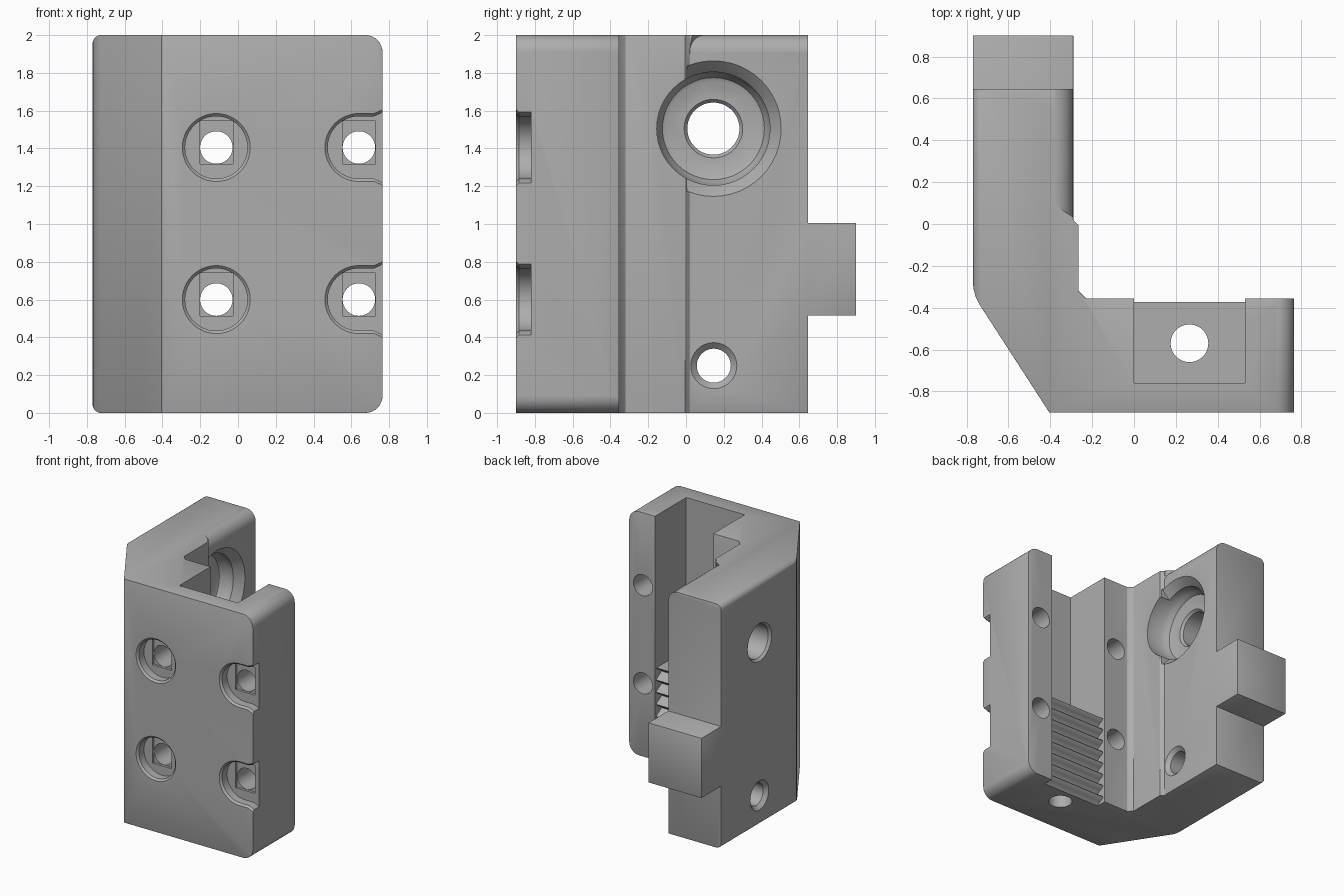
import bpy, bmesh
from math import sin, cos, pi, radians
from mathutils import Vector

if "Cube" in bpy.data.objects:
    bpy.data.objects.remove(bpy.data.objects["Cube"])

grey = bpy.data.materials.new("plain grey")
grey.use_nodes = True
colour = (0.42, 0.42, 0.42, 1)
grey.diffuse_color = colour
grey.node_tree.nodes["Principled BSDF"].inputs["Base Color"].default_value = colour


def loft(name, rings):
    """Closed solid through a list of point rings."""
    bm = bmesh.new()
    loops = [[bm.verts.new(p) for p in ring] for ring in rings]
    n = len(loops[0])
    for a, b in zip(loops, loops[1:]):
        for i in range(n):
            j = (i + 1) % n
            bm.faces.new((a[i], a[j], b[j], b[i]))
    bm.faces.new(loops[0][::-1])
    bm.faces.new(loops[-1])
    bmesh.ops.recalc_face_normals(bm, faces=bm.faces)
    mesh = bpy.data.meshes.new(name)
    bm.to_mesh(mesh)
    bm.free()
    mesh.materials.append(grey)
    ob = bpy.data.objects.new(name, mesh)
    bpy.context.collection.objects.link(ob)
    return ob


def point(axis, u, v, w):
    return {"x": (w, u, v), "y": (u, w, v), "z": (u, v, w)}[axis]


def prism(name, axis, profile, start, end):
    return loft(name, [[point(axis, u, v, w) for u, v in profile] for w in (start, end)])


def arc(cx, cy, r, a0, a1, n=8):
    return [(cx + r * cos(radians(a0 + (a1 - a0) * i / n)),
             cy + r * sin(radians(a0 + (a1 - a0) * i / n))) for i in range(n + 1)]


def bore(name, axis, cu, cv, steps, n=48):
    """Round cutter with (position, radius) steps along an axis."""
    return loft(name, [[point(axis, u, v, w) for u, v in arc(cu, cv, r, 0, 360, n)[:-1]]
                       for w, r in steps])


def apply(ob, mod):
    bpy.context.view_layer.objects.active = ob
    bpy.ops.object.modifier_apply(modifier=mod.name)


def boolean(ob, cutter, operation="DIFFERENCE"):
    mod = ob.modifiers.new("cut", "BOOLEAN")
    mod.object, mod.operation, mod.solver = cutter, operation, "EXACT"
    apply(ob, mod)
    bpy.data.objects.remove(cutter)


# Angled plan outline, trimmed by the front and side silhouettes
plan = [(-0.77, 0.9), (-0.29, 0.9), (-0.29, 0.02), (-0.265, -0.005), (-0.265, -0.32),
        (-0.23, -0.355), (0.765, -0.355), (0.765, -0.9), (-0.405, -0.9)]
plan += [(-0.738, -0.385), (-0.756, -0.35), (-0.767, -0.31), (-0.77, -0.27)]
body = prism("bracket_body", "z", plan, 0, 2)
front = (arc(0.675, 0.09, 0.09, -90, 0) + arc(0.675, 1.91, 0.09, 0, 90)
         + arc(-0.725, 1.955, 0.045, 90, 180) + arc(-0.725, 0.045, 0.045, 180, 270))
boolean(body, prism("front_trim", "y", front, -1, 1), "INTERSECT")
side = [(-1, -0.1), (0.645, -0.1), (0.645, 0.515), (1, 0.515),
        (1, 1.005), (0.645, 1.005), (0.645, 2.1), (-1, 2.1)]
boolean(body, prism("side_trim", "x", side, -1, 1), "INTERSECT")

# Small softened edges
bevel = body.modifiers.new("edges", "BEVEL")
bevel.width, bevel.segments = 0.013, 2
bevel.limit_method, bevel.angle_limit = "ANGLE", radians(35)
apply(body, bevel)

# Rounded upper inside edge of the arm, with a slanted start
fillet = arc(-0.38, 1.91, 0.09, 90, 0) + [(-0.2, 1.91), (-0.2, 2.1), (-0.38, 2.1)]
rings = [[(x, max(0, -0.27 - x) * 0.85 + 0.003, z) for x, z in fillet],
         [(x, 0.8, z) for x, z in fillet]]
boolean(body, loft("edge_cutter", rings))

# Channel, open at the top, with a toothed clamp face in its lower part
pitch, ledge = 0.1, 0.75
channel = [(-0.2, -0.05)]
for i in range(65):
    z = -0.05 + (ledge + 0.05) * i / 64
    channel.append((-0.405 + 0.032 * cos(2 * pi * (z - ledge) / pitch), z))
channel += [(-0.76, ledge), (-0.76, 2.1), (-0.2, 2.1)]
boolean(body, prism("channel_cutter", "x", channel, 0, 0.53))
boolean(body, bore("adjuster_hole", "z", 0.265, -0.57, [(-0.1, 0.09), (1, 0.09)]))

# Screw holes with recessed heads; the outer pair opens to the side
for z in (0.6, 1.405):
    for x, is_open in ((-0.115, False), (0.64, True)):
        layers = []
        for y, r in ((-1, 0.18), (-0.9, 0.18), (-0.885, 0.165), (-0.82, 0.165)):
            if is_open:
                ring = [(0.8, z - r - 0.05), (0.755, z - r - 0.015), (0.72, z - r)]
                ring += arc(x, z, r, 270, 90, 24)
                ring += [(0.72, z + r), (0.755, z + r + 0.015), (0.8, z + r + 0.05)]
            else:
                ring = arc(x, z, r, 0, 360, 48)[:-1]
            layers.append([(u, y, v) for u, v in ring])
        boolean(body, loft("head_recess", layers))
        step = [(x - 0.0875, z - 0.088), (x + 0.0875, z - 0.088),
                (x + 0.0875, z + 0.14), (x - 0.0875, z + 0.14)]
        boolean(body, prism("recess_step", "y", step, -0.85, -0.8))
        boolean(body, bore("screw_hole", "y", x, z, [(-0.95, 0.086), (-0.2, 0.086)]))

# Bearing pocket and its shaft hole through the arm
boolean(body, bore("bearing_pocket", "x", 0.145, 1.505,
                   [(-0.47, 0.25), (-0.46, 0.27), (-0.43, 0.285), (-0.4, 0.3), (-0.1, 0.3)]))
flare = bore("pocket_flare", "x", 0.145, 1.505,
             [(-0.36, 0.295), (-0.32, 0.33), (-0.289, 0.36), (-0.2, 0.36)])
bm = bmesh.new()
bm.from_mesh(flare.data)
cut = bmesh.ops.bisect_plane(bm, geom=bm.verts[:] + bm.edges[:] + bm.faces[:],
                             plane_co=Vector((0, 0.004, 0)), plane_no=Vector((0, -1, 0)),
                             clear_outer=True)
bmesh.ops.holes_fill(bm, edges=[e for e in bm.edges if e.is_boundary])
bmesh.ops.recalc_face_normals(bm, faces=bm.faces)
bm.to_mesh(flare.data)
bm.free()
boolean(body, flare)
boolean(body, bore("shaft_hole", "x", 0.145, 1.505,
                   [(-0.8, 0.155), (-0.77, 0.155), (-0.75, 0.138),
                    (-0.49, 0.138), (-0.47, 0.155), (-0.4, 0.155)]))

# Small lower hole, chamfered on both sides
boolean(body, bore("lower_hole", "x", 0.147, 0.25,
                   [(-0.8, 0.12), (-0.77, 0.12), (-0.74, 0.09),
                    (-0.32, 0.09), (-0.29, 0.122), (-0.2, 0.122)]))

bpy.ops.object.select_all(action="DESELECT")
body.select_set(True)
bpy.context.view_layer.objects.active = body
bpy.ops.object.shade_smooth_by_angle(angle=radians(30))
